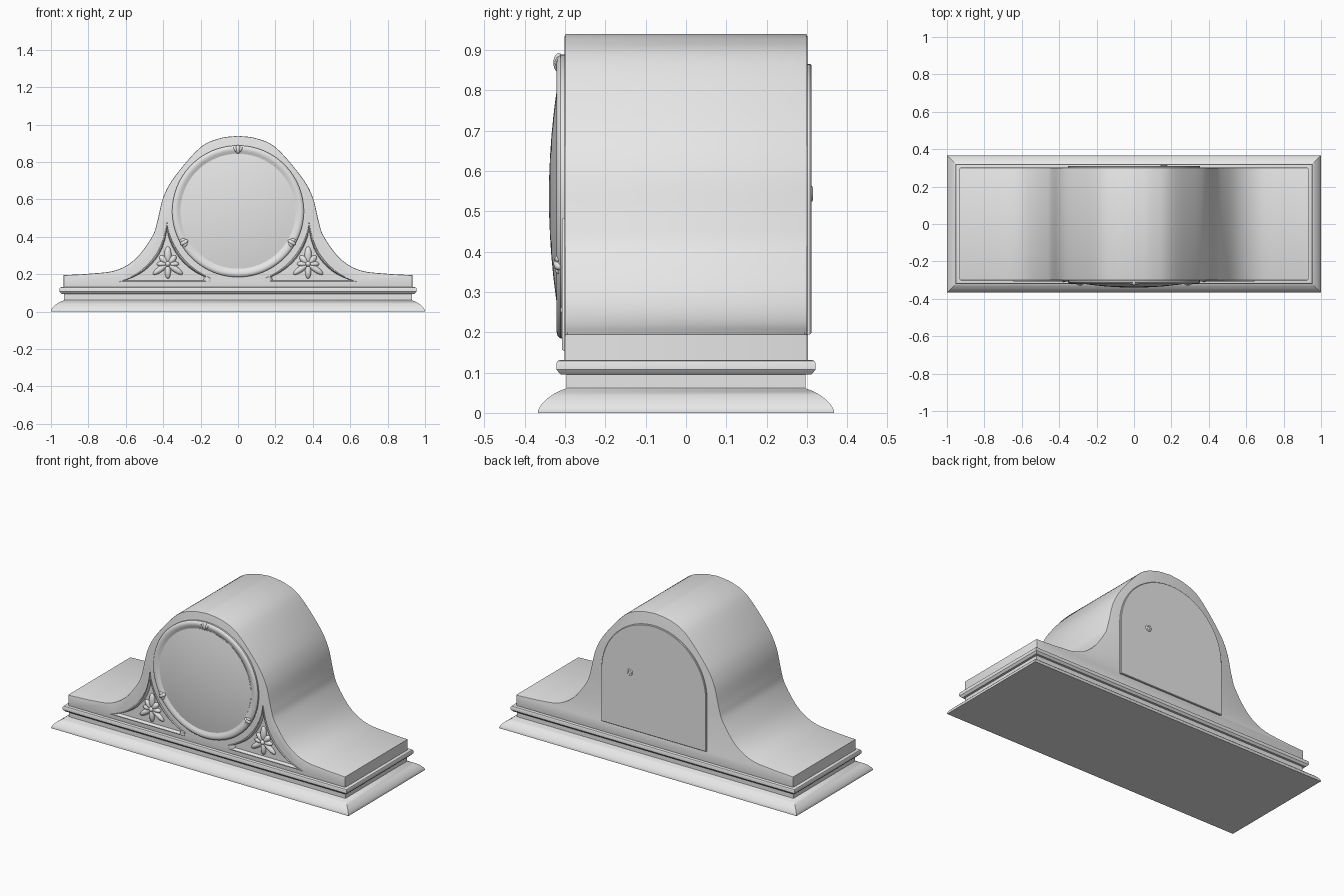
import bpy, bmesh, math
from mathutils import Vector, Matrix

if "Cube" in bpy.data.objects:
    bpy.data.objects.remove(bpy.data.objects["Cube"])

mat = bpy.data.materials.new("light_grey")
mat.diffuse_color = (0.8, 0.8, 0.8, 1)
mat.use_nodes = True
mat.node_tree.nodes["Principled BSDF"].inputs["Base Color"].default_value = mat.diffuse_color


def finish(bm, name, angle=35):
    bmesh.ops.recalc_face_normals(bm, faces=bm.faces)
    me = bpy.data.meshes.new(name)
    bm.to_mesh(me)
    bm.free()
    ob = bpy.data.objects.new(name, me)
    bpy.context.collection.objects.link(ob)
    me.materials.append(mat)
    smooth(ob, angle)
    return ob


def smooth(ob, angle=35):
    bpy.ops.object.select_all(action='DESELECT')
    ob.select_set(True)
    bpy.context.view_layer.objects.active = ob
    bpy.ops.object.shade_smooth_by_angle(angle=math.radians(angle))


def loft(name, rings, caps=True, angle=35):
    """Skin closed rings of points; without caps the last joins the first."""
    bm = bmesh.new()
    vs = [[bm.verts.new(p) for p in r] for r in rings]
    pairs = list(zip(vs, vs[1:])) + ([] if caps else [(vs[-1], vs[0])])
    for a, b in pairs:
        for i in range(len(a)):
            j = (i + 1) % len(a)
            bm.faces.new((a[i], a[j], b[j], b[i]))
    if caps:
        bm.faces.new(vs[0])
        bm.faces.new(vs[-1])
    return finish(bm, name, angle)


def spline(pts, n=6):
    """Catmull-Rom curve through 2D points."""
    p = [Vector(q) for q in pts]
    p = [2 * p[0] - p[1]] + p + [2 * p[-1] - p[-2]]
    out = []
    for i in range(1, len(p) - 2):
        a, b, c, d = p[i - 1:i + 3]
        for k in range(n):
            t = k / n
            out.append(0.5 * (2 * b + (c - a) * t + (2 * a - 5 * b + 4 * c - d) * t * t
                              + (3 * b - a - 3 * c + d) * t ** 3))
    return out + [p[-2]]


def inset(poly, d):
    """Mitred inward offset of a 2D polygon."""
    n = len(poly)
    area = sum(poly[i - 1].x * poly[i].y - poly[i].x * poly[i - 1].y for i in range(n))
    s = 1 if area > 0 else -1
    out = []
    for i in range(n):
        e1 = (poly[i] - poly[i - 1]).normalized()
        e2 = (poly[(i + 1) % n] - poly[i]).normalized()
        n1, n2 = Vector((-e1.y, e1.x)) * s, Vector((-e2.y, e2.x)) * s
        out.append(poly[i] + (n1 + n2) * d / max(0.15, 1 + n1.dot(n2)))
    return out


def at_y(poly, y):
    return [(p.x, y, p.y) for p in poly]


def mirror(poly):
    return [Vector((-p.x, p.y)) for p in poly]


# plinth: moulded profile swept round a rectangle
prof = [(.067, 0), (.067, .006), (.063, .014), (.056, .024), (.046, .034), (.033, .044),
        (.017, .053), (-.001, .060), (-.003, .062), (-.003, .095), (.010, .095), (.017, .102),
        (.021, .107), (.021, .124), (.018, .129), (.013, .131), (0, .131)]
loft("plinth", [[(sx * (.933 + o), sy * (.30 + o), z) for sx, sy in
                 ((-1, -1), (1, -1), (1, 1), (-1, 1))] for o, z in prof])

# body: humped outline with softened front and back edges
half = spline([(.932, .195), (.79, .203), (.65, .222), (.545, .285), (.46, .40), (.432, .48),
               (.40, .61), (.34, .72), (.205, .875), (.10, .926), (0, .94)])
outline = [Vector((.932, .12))] + half + mirror(half[:-1])[::-1] + [Vector((-.932, .12))]
body = loft("body", [at_y(inset(outline, d), y) for d, y in
                     ((.006, -.301), (.0015, -.2995), (0, -.295), (0, .295), (.0015, .2995), (.006, .301))])

# spandrel panels: recess, raised frame and carved flower on each side
CZ = .5365
tri = spline([(-.645, .155), (-.56, .192), (-.49, .245), (-.43, .32), (-.397, .40), (-.379, .483)], 4)
tri += [Vector((.386 * math.cos(math.radians(a)), CZ + .386 * math.sin(math.radians(a))))
        for a in range(194, 249, 6)]
tri += [Vector((-.15, .155))]


def shrink(poly, f, side):
    c = Vector((-.375 * side, .235))
    return [c + (p - c) * f for p in poly]


def ellipsoids(name, items):
    """items: (centre x, y, z, angle, half length, half width, half depth)"""
    bm = bmesh.new()
    for x, y, z, ang, l, w, d in items:
        m = (Matrix.Translation((x, y, z)) @ Matrix.Rotation(-ang, 4, 'Y')
             @ Matrix.Diagonal((l, d, w, 1)))
        bmesh.ops.create_uvsphere(bm, u_segments=14, v_segments=8, radius=1, matrix=m)
    return finish(bm, name, 60)


for side, name in ((1, "left"), (-1, "right")):
    t = tri if side == 1 else mirror(tri)
    cut = loft(name + "_recess_cutter", [at_y(shrink(t, .9, side), y) for y in (-.36, -.287)])
    mod = body.modifiers.new("recess", 'BOOLEAN')
    mod.operation, mod.object, mod.solver = 'DIFFERENCE', cut, 'EXACT'
    bpy.context.view_layer.objects.active = body
    bpy.ops.object.modifier_apply(modifier=mod.name)
    bpy.data.objects.remove(cut)
    loft(name + "_panel_frame", [at_y(shrink(t, f, side), y) for f, y in
         ((1, -.295), (1, -.305), (.98, -.308), (.92, -.308), (.88, -.303), (.84, -.285))], False)
    petals = [(0, 0, 0, 0, .016, .016, .024)]
    for deg, length, width in ((90, .095, .019), (270, .08, .016), (0, .06, .014), (180, .06, .014),
                               (45, .062, .017), (135, .062, .017), (-35, .098, .016), (215, .098, .016)):
        a, l = math.radians(deg), length / 2
        petals.append((l * math.cos(a), 0, l * math.sin(a), a, l, width, .016))
    ellipsoids(name + "_flower", [(x - .375 * side, -.288, z + .255, *r) for x, _, z, *r in petals])
smooth(body)


def lathe(r, y, n=96):
    return [(r * math.cos(2 * math.pi * i / n), y, CZ + r * math.sin(2 * math.pi * i / n))
            for i in range(n)]


# bezel ring and domed glass
loft("bezel", [lathe(r, y) for r, y in
     ((.352, -.295), (.352, -.311), (.346, -.318), (.336, -.321), (.323, -.319),
      (.313, -.313), (.306, -.311), (.306, -.295))], False)
loft("dial_glass", [lathe(r, -.340 + .026 * (r / .307) ** 2) for r in
     (.307, .28, .24, .2, .15, .1, .05, .005)])

# three bud ornaments on the bezel
for k, deg in enumerate((90, 210, 330)):
    a = math.radians(deg)
    cx, cz, tx, tz = .332 * math.cos(a), CZ + .332 * math.sin(a), -math.sin(a), math.cos(a)
    items = [(cx, -.316, cz, a, .024, .013, .013)]
    for s in (-1, 1):
        items.append((cx + s * .013 * tx, -.315, cz + s * .013 * tz, a + s * .5, .017, .010, .011))
    ellipsoids("bezel_bud_%d" % k, items)

# back door with its ring pull
door = [Vector((-.353, .195)), Vector((.353, .195))]
door += [Vector((.353 * math.cos(math.pi * i / 40), .512 + .353 * math.sin(math.pi * i / 40)))
         for i in range(41)]
loft("back_door", [at_y(inset(door, d), y) for d, y in ((0, .298), (0, .308), (.003, .311))])
bpy.ops.mesh.primitive_torus_add(location=(.16, .310, .543), rotation=(math.pi / 2, 0, 0),
                                 major_radius=.015, minor_radius=.005,
                                 major_segments=20, minor_segments=8)
pull = bpy.context.object
pull.name = "door_pull"
pull.data.materials.append(mat)
smooth(pull, 60)
